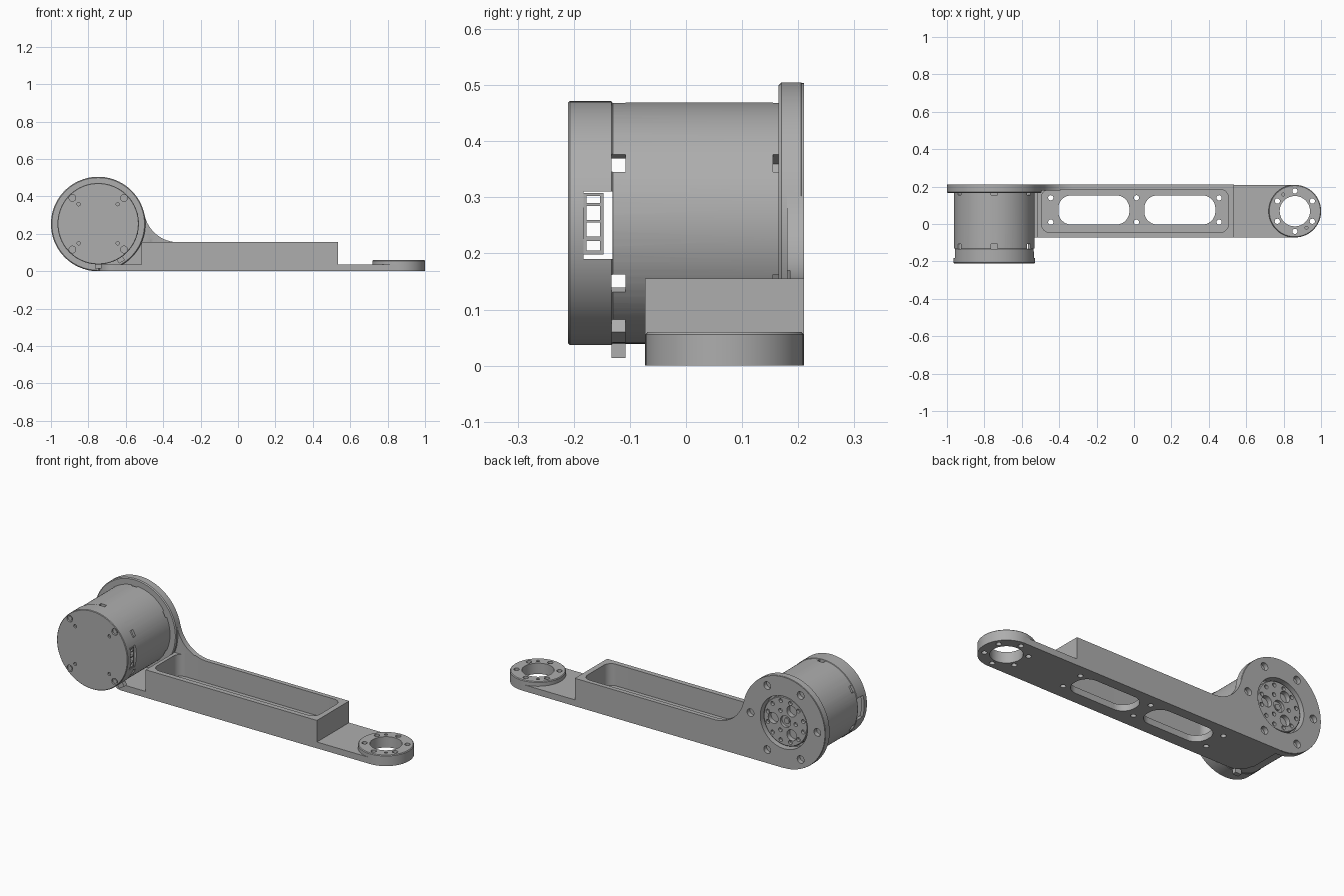
import bpy, bmesh, math
from math import cos, sin, radians, atan2, hypot
from mathutils import Matrix, Vector

cube = bpy.data.objects.get("Cube")
if cube:
    bpy.data.objects.remove(cube, do_unlink=True)

grey = bpy.data.materials.new("machined grey")
grey.use_nodes = True
GREY = (0.42, 0.42, 0.42, 1)
grey.diffuse_color = GREY
grey.node_tree.nodes["Principled BSDF"].inputs["Base Color"].default_value = GREY


# --- helpers ---
def prism(name, outline, axis, lo, hi):
    """Extrude a 2D outline: (x, y) along Z, or (x, z) along Y."""
    bm = bmesh.new()
    place = (lambda u, v: (u, v, lo)) if axis == "Z" else (lambda u, v: (u, lo, v))
    face = bm.faces.new([bm.verts.new(place(u, v)) for u, v in outline])
    top = bmesh.ops.extrude_face_region(bm, geom=[face])["geom"]
    step = Vector((0, 0, hi - lo)) if axis == "Z" else Vector((0, hi - lo, 0))
    bmesh.ops.translate(bm, vec=step, verts=[g for g in top if isinstance(g, bmesh.types.BMVert)])
    bmesh.ops.recalc_face_normals(bm, faces=bm.faces)
    mesh = bpy.data.meshes.new(name)
    bm.to_mesh(mesh)
    bm.free()
    mesh.materials.append(grey)
    obj = bpy.data.objects.new(name, mesh)
    bpy.context.collection.objects.link(obj)
    return obj


def arc(u, v, r, a, b, n=16):
    return [(u + r * cos(radians(a + (b - a) * i / n)),
             v + r * sin(radians(a + (b - a) * i / n))) for i in range(n + 1)]


def cyl(name, u, v, r, axis, lo, hi, n=64):
    return prism(name, arc(u, v, r, 0, 360, n)[:-1], axis, lo, hi)


def rounded(u0, u1, v0, v1, r):
    return (arc(u1 - r, v1 - r, r, 0, 90) + arc(u0 + r, v1 - r, r, 90, 180)
            + arc(u0 + r, v0 + r, r, 180, 270) + arc(u1 - r, v0 + r, r, 270, 360))


def rect(name, x0, x1, z0, z1, y0, y1):
    return prism(name, [(x0, z0), (x1, z0), (x1, z1), (x0, z1)], "Y", y0, y1)


def apply_mod(obj, mod):
    bpy.context.view_layer.objects.active = obj
    bpy.ops.object.modifier_apply(modifier=mod.name)


def combine(obj, others, operation):
    for other in others:
        mod = obj.modifiers.new("bool", "BOOLEAN")
        mod.operation, mod.solver, mod.object = operation, "EXACT", other
        apply_mod(obj, mod)
        bpy.data.objects.remove(other, do_unlink=True)


def cut(obj, *others):
    combine(obj, others, "DIFFERENCE")


def join(obj, *others):
    combine(obj, others, "UNION")


def chamfer(obj, width):
    mod = obj.modifiers.new("bevel", "BEVEL")
    mod.width, mod.segments, mod.limit_method, mod.angle_limit = width, 1, "ANGLE", radians(50)
    apply_mod(obj, mod)


def hole_circle(u, v, r, count, start):
    return [(u + r * cos(radians(start + i * 360 / count)),
             v + r * sin(radians(start + i * 360 / count))) for i in range(count)]


# --- key dimensions ---
CX, CZ, R = -0.7475, 0.2525, 0.2525       # round motor plate
FRONT, BACK = -0.073, 0.21                # arm width
RX, RY, RR = 0.86, 0.0685, 0.1405         # end ring
TOP, FLOOR = 0.155, 0.035

# --- arm: floor, tray, end ring, motor plate ---
arm = prism("arm", [(CX, BACK), (CX, 0.0)] + arc(-0.66, FRONT + 0.08, 0.08, 180, 270)
            + arc(RX, RY, RR, -90, 90, 32), "Z", 0, FLOOR)
tray = rect("tray", -0.515, 0.535, 0, TOP, FRONT, BACK)
ring = cyl("ring", RX, RY, RR, "Z", 0, 0.06)
chamfer(ring, 0.004)
disc = cyl("disc", CX, CZ, R, "Y", 0.165, BACK, 96)
chamfer(disc, 0.005)

# blade with the concave sweep from plate down to tray
FX = -0.32
dx, dz = FX - CX, CZ - TOP
fr = (dx * dx + dz * dz - R * R) / (2 * (R + dz))
a0 = math.degrees(atan2(TOP + fr - CZ, dx))
blade = prism("blade", arc(CX, CZ, R - 0.001, a0, 270, 60) + [(FX, 0), (FX, TOP)]
              + arc(FX, TOP + fr, fr, 270, 180 + a0), "Y", 0.18, BACK)
join(arm, tray, ring, blade, disc)

# tray pocket, slots and floor holes
cut(arm, prism("pocket", rounded(-0.495, 0.505, -0.045, 0.185, 0.045), "Z", FLOOR, 0.17))
for x0, x1 in ((-0.405, -0.025), (0.055, 0.435)):
    cut(arm, prism("slot", rounded(x0, x1, -0.003, 0.153, 0.07), "Z", -0.1, 0.1))
for x in (-0.445, 0.013, 0.455):
    for y in (0.01, 0.14):
        cut(arm, cyl("hole", x, y, 0.014, "Z", -0.1, 0.1, 20))

# end ring bore and bolt holes
cut(arm, cyl("bore", RX, RY, 0.081, "Z", -0.1, 0.2))
for x, y in hole_circle(RX, RY, 0.108, 6, 30):
    cut(arm, cyl("hole", x, y, 0.014, "Z", -0.1, 0.2, 20))
for x, y in hole_circle(RX, RY, 0.108, 2, 125):
    cut(arm, cyl("hole", x, y, 0.008, "Z", 0.03, 0.2, 16))

# motor plate bore and counterbored bolts
cut(arm, cyl("bore", CX, CZ, 0.145, "Y", 0.1, 0.3))
for x, z in hole_circle(CX, CZ, 0.205, 6, 0):
    cut(arm, cyl("hole", x, z, 0.021, "Y", 0.185, 0.3, 24))

# --- motor housing: hollow shell with vents ---
MZ = 0.254
housing = cyl("motor_housing", CX, MZ, 0.215, "Y", -0.135, 0.165, 96)
cap = cyl("cap", CX, MZ, 0.2175, "Y", -0.21, -0.13, 96)
chamfer(cap, 0.003)
join(housing, cap)
cut(housing, cyl("inside", CX, MZ, 0.2, "Y", -0.195, 0.15))


def vent(angle, y, width):
    slot = rect("vent", CX + 0.18, CX + 0.24, MZ - 0.018, MZ + 0.018, y - width / 2, y + width / 2)
    centre = Vector((CX, 0, MZ))
    slot.data.transform(Matrix.Translation(centre) @ Matrix.Rotation(-radians(angle), 4, "Y")
                        @ Matrix.Translation(-centre))
    cut(housing, slot)


for angle in range(30, 390, 60):
    vent(angle, -0.12, 0.025)
    vent(angle, 0.161, 0.012)
vent(-58, -0.12, 0.025)

# openings on both sides for the sockets
for side in (-1, 1):
    x = CX + side * 0.21
    cut(housing, rect("opening", x - 0.05, x + 0.05, 0.19, 0.31, -0.183, -0.131))

# front face screws and small holes
screws = hole_circle(CX, MZ, 0.195, 4, 45)
for x, z in screws:
    cut(housing, cyl("recess", x, z, 0.018, "Y", -0.3, -0.2, 24))
for x, z in hole_circle(CX, MZ, 0.148, 4, 45):
    cut(housing, cyl("hole", x, z, 0.009, "Y", -0.3, -0.2, 16))
for i, (x, z) in enumerate(screws):
    cyl("front_screw_%d" % (i + 1), x, z, 0.011, "Y", -0.205, -0.198, 6)

# --- socket frame with windows ---
socket = rect("socket", CX + 0.185, CX + 0.213, 0.198, 0.308, -0.183, -0.147)
for z0, z1 in ((0.205, 0.222), (0.23, 0.255), (0.26, 0.285), (0.29, 0.302)):
    cut(socket, rect("window", CX + 0.1, CX + 0.3, z0, z1, -0.177, -0.153))

# --- rotor output flange ---
rotor = cyl("output_flange", CX, CZ, 0.135, "Y", 0.152, 0.196, 64)
chamfer(rotor, 0.004)
cut(rotor, cyl("hub", CX, CZ, 0.032, "Y", 0.18, 0.3, 32))
for x, z in hole_circle(CX, CZ, 0.076, 3, 0):
    cut(rotor, cyl("pocket", x, z, 0.03, "Y", 0.17, 0.3, 32))
for x, z in hole_circle(CX, CZ, 0.112, 12, 15):
    cut(rotor, cyl("hole", x, z, 0.011, "Y", 0.18, 0.3, 16))
for x, z in hole_circle(CX, CZ, 0.062, 3, 60):
    cut(rotor, cyl("hole", x, z, 0.011, "Y", 0.18, 0.3, 16))
cyl("hub_screw", CX, CZ, 0.016, "Y", 0.17, 0.188, 24)

# --- smooth shading with sharp edges ---
for obj in bpy.context.collection.objects:
    if obj.type == "MESH" and grey.name in obj.data.materials:
        bpy.ops.object.select_all(action="DESELECT")
        obj.select_set(True)
        bpy.context.view_layer.objects.active = obj
        bpy.ops.object.shade_smooth_by_angle(angle=radians(30))
